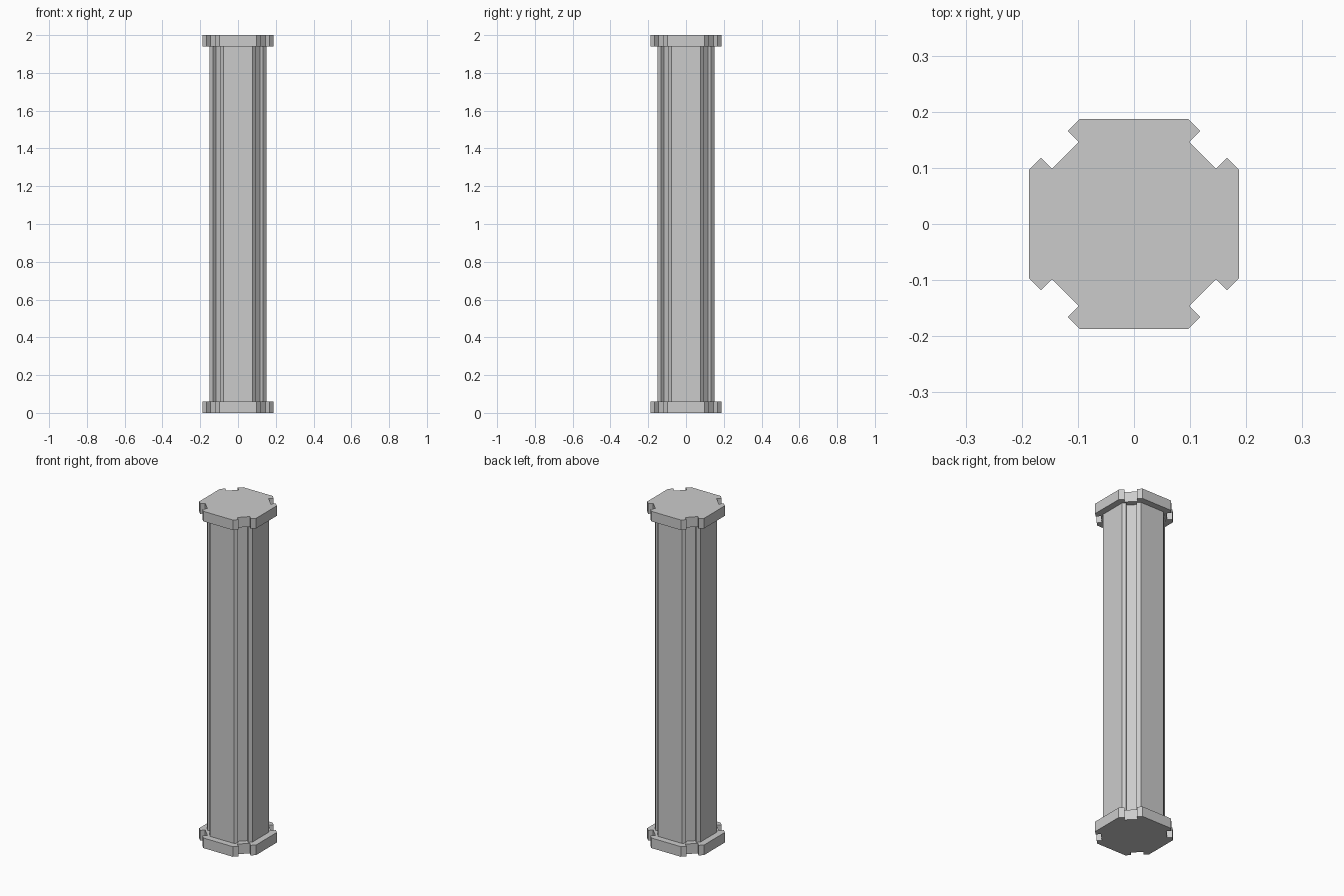
import bpy
import bmesh

if "Cube" in bpy.data.objects:
    bpy.data.objects.remove(bpy.data.objects["Cube"])

# One quarter of the notched octagonal outline, centred on the +x +y diagonal
QUARTER = [(0.187, 0.097), (0.166, 0.118), (0.1465, 0.0985),
           (0.0985, 0.1465), (0.118, 0.166), (0.097, 0.187)]


def outline(scale):
    """Repeat the quarter outline around the z axis."""
    points = []
    corner = QUARTER
    for _ in range(4):
        points += [(x * scale, y * scale) for x, y in corner]
        corner = [(-y, x) for x, y in corner]
    return points


def prism(name, scale, z0, z1):
    """Extrude the outline from z0 to z1."""
    bm = bmesh.new()
    base = bm.faces.new([bm.verts.new((x, y, z0)) for x, y in outline(scale)])
    top = bmesh.ops.extrude_face_region(bm, geom=[base], use_keep_orig=True)
    verts = [v for v in top["geom"] if isinstance(v, bmesh.types.BMVert)]
    bmesh.ops.translate(bm, verts=verts, vec=(0, 0, z1 - z0))
    bmesh.ops.recalc_face_normals(bm, faces=bm.faces[:])
    mesh = bpy.data.meshes.new(name)
    bm.to_mesh(mesh)
    bm.free()
    obj = bpy.data.objects.new(name, mesh)
    bpy.context.collection.objects.link(obj)
    return obj


# Wide end plates and the narrower grooved shaft between them
prism("base_plate", 1.0, 0.0, 0.06)
prism("column_shaft", 0.8, 0.06, 1.94)
prism("top_plate", 1.0, 1.94, 2.0)
